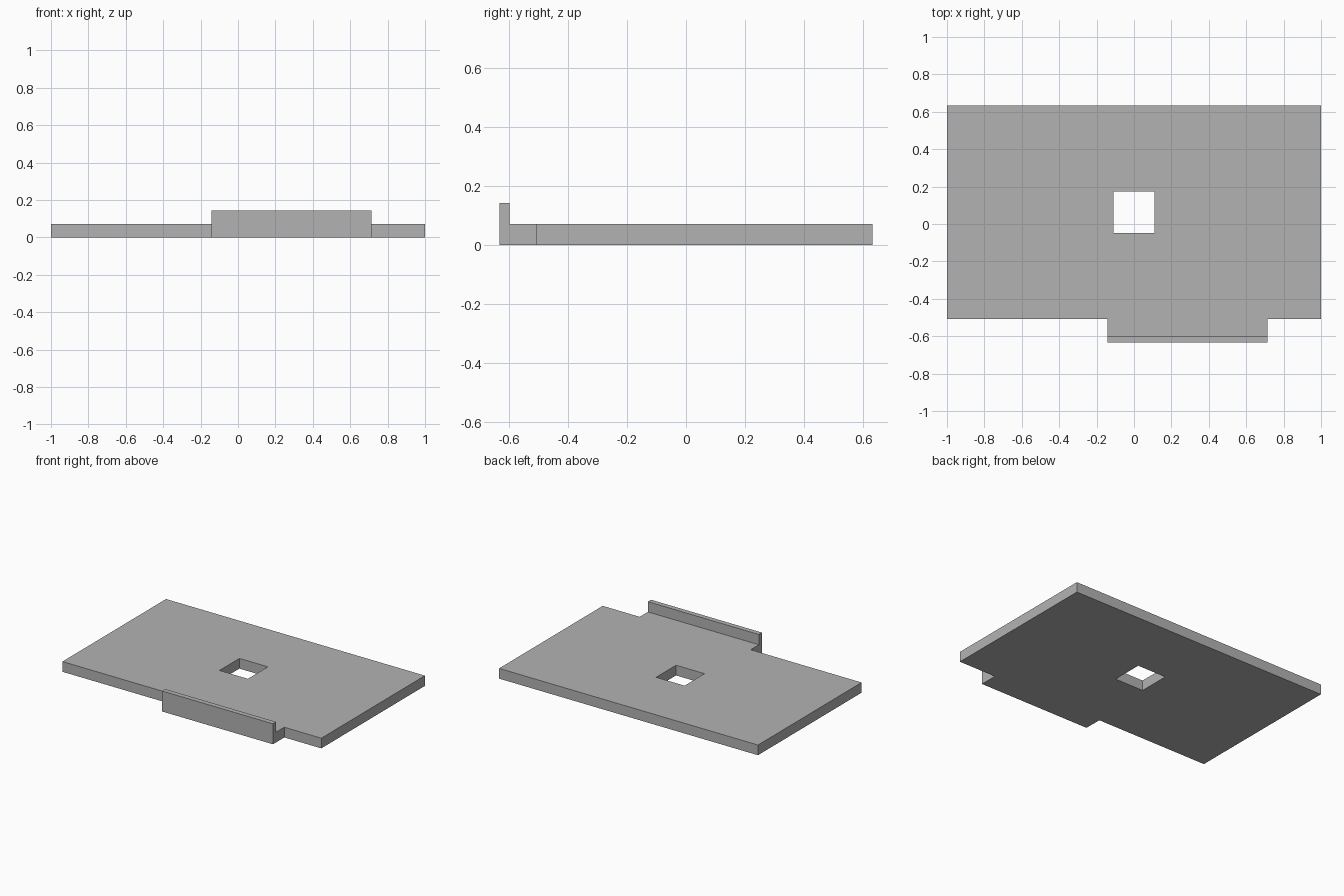
import bpy
import bmesh

cube = bpy.data.objects.get("Cube")
if cube:
    bpy.data.objects.remove(cube, do_unlink=True)

# Main dimensions
BACK, FRONT, STEP = 0.634, -0.634, -0.509
LEDGE_R, LEDGE_L = -0.143, 0.714
THICK, LIP_TOP, LIP_DEPTH = 0.0714, 0.143, 0.035
HOLE, HOLE_Y = 0.11, (BACK + STEP) / 2

grey = bpy.data.materials.new("plain grey")
grey.use_nodes = True
colour = (0.45, 0.45, 0.45, 1)
grey.diffuse_color = colour
grey.node_tree.nodes["Principled BSDF"].inputs["Base Color"].default_value = colour


def prism(name, outline, z0, z1):
    """Extrude a flat outline from z0 up to z1."""
    bm = bmesh.new()
    base = bm.faces.new([bm.verts.new((x, y, z0)) for x, y in outline])
    top = bmesh.ops.extrude_face_region(bm, geom=[base])["geom"]
    moved = [v for v in top if isinstance(v, bmesh.types.BMVert)]
    bmesh.ops.translate(bm, verts=moved, vec=(0, 0, z1 - z0))
    bmesh.ops.recalc_face_normals(bm, faces=bm.faces)
    mesh = bpy.data.meshes.new(name)
    bm.to_mesh(mesh)
    bm.free()
    mesh.materials.append(grey)
    obj = bpy.data.objects.new(name, mesh)
    bpy.context.collection.objects.link(obj)
    return obj


def rect(x0, x1, y0, y1):
    return [(x0, y0), (x1, y0), (x1, y1), (x0, y1)]


# Plate with its front ledge
plate = prism("base_plate", [
    (-1, BACK), (-1, STEP), (LEDGE_R, STEP), (LEDGE_R, FRONT),
    (LEDGE_L, FRONT), (LEDGE_L, STEP), (1, STEP), (1, BACK)], 0, THICK)

# Upright lip along the ledge, and the square hole cutter
lip = prism("front_lip", rect(LEDGE_R, LEDGE_L, FRONT, FRONT + LIP_DEPTH), 0, LIP_TOP)
hole = prism("hole_cutter", rect(-HOLE, HOLE, HOLE_Y - HOLE, HOLE_Y + HOLE), -1, 1)

# Join the lip and cut the hole
for tool, operation in ((lip, 'UNION'), (hole, 'DIFFERENCE')):
    tool.hide_render = True
    mod = plate.modifiers.new(tool.name, 'BOOLEAN')
    mod.solver = 'EXACT'
    mod.operation = operation
    mod.object = tool

bpy.context.view_layer.update()
graph = bpy.context.evaluated_depsgraph_get()
finished = bpy.data.meshes.new_from_object(plate.evaluated_get(graph))
plate.modifiers.clear()
plate.data = finished
for tool in (lip, hole):
    bpy.data.objects.remove(tool, do_unlink=True)
